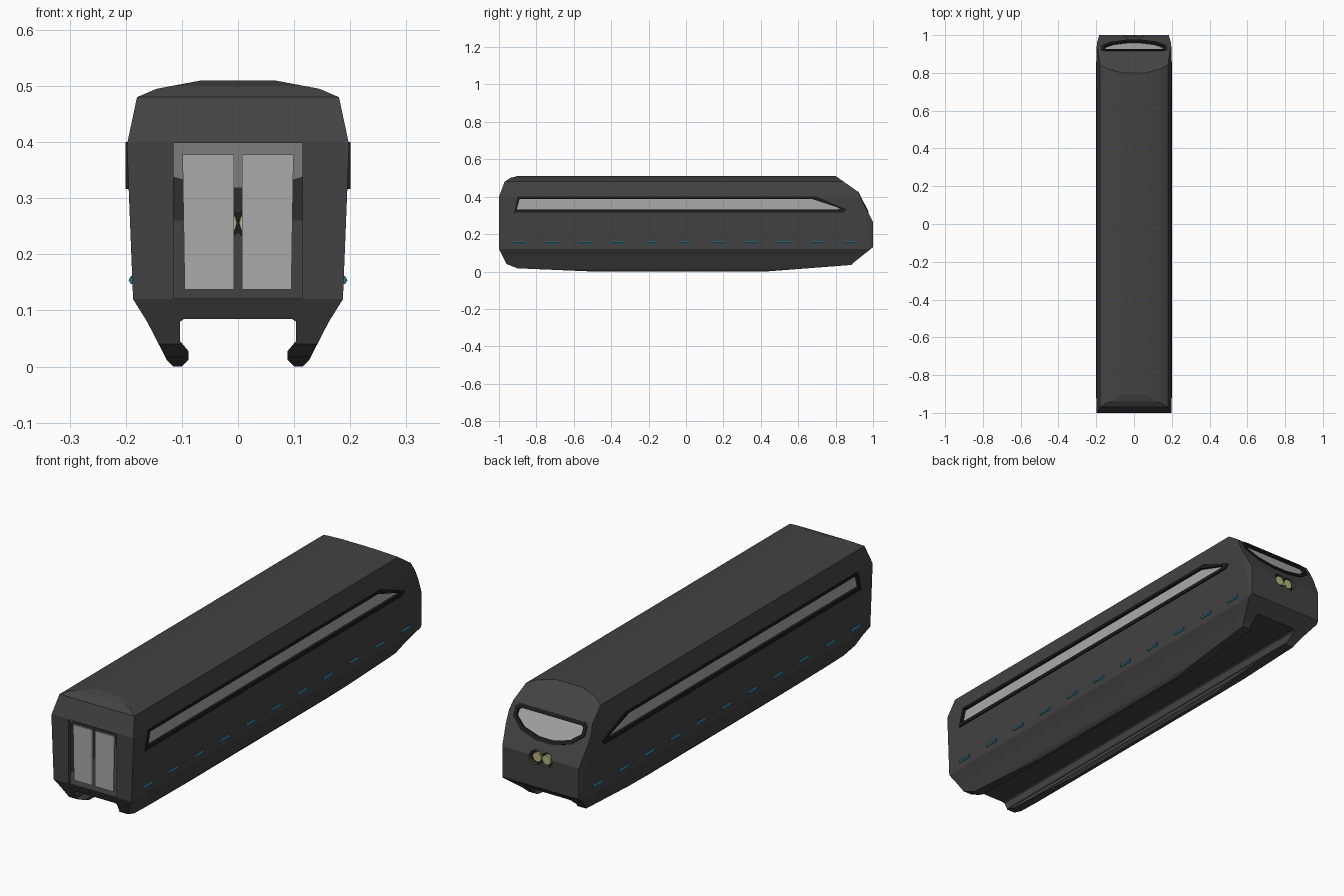
import bpy, bmesh, math
from mathutils import Vector

if "Cube" in bpy.data.objects:
    bpy.data.objects.remove(bpy.data.objects["Cube"])


def material(name, r, g, b):
    m = bpy.data.materials.new(name)
    m.diffuse_color = (r, g, b, 1)
    m.use_nodes = True
    m.node_tree.nodes["Principled BSDF"].inputs["Base Color"].default_value = m.diffuse_color
    return m


BODY = material("charcoal body", 0.055, 0.055, 0.055)
TRIM = material("black trim", 0.012, 0.012, 0.012)
GLASS = material("pale glass", 0.40, 0.40, 0.40)
BLUE = material("blue marker", 0.03, 0.15, 0.24)
LAMP = material("yellow lamp", 0.45, 0.45, 0.20)


def finish(name, bm, mat):
    bmesh.ops.recalc_face_normals(bm, faces=bm.faces)
    me = bpy.data.meshes.new(name)
    bm.to_mesh(me)
    bm.free()
    if mat:
        me.materials.append(mat)
    ob = bpy.data.objects.new(name, me)
    bpy.context.collection.objects.link(ob)
    return ob


def prism(name, pts, vec, mat=None):
    """Solid from a planar polygon swept along vec."""
    bm = bmesh.new()
    a = [bm.verts.new(p) for p in pts]
    b = [bm.verts.new(Vector(p) + Vector(vec)) for p in pts]
    n = len(a)
    bm.faces.new(a)
    bm.faces.new(b[::-1])
    for i in range(n):
        j = (i + 1) % n
        bm.faces.new((a[i], a[j], b[j], b[i]))
    return finish(name, bm, mat)


def ring(name, outer, inner, vec, mat):
    """Frame between two matching polygons, swept along vec."""
    bm = bmesh.new()
    v = Vector(vec)
    loops = [[bm.verts.new(Vector(p) + o) for p in pts]
             for pts, o in ((outer, v * 0), (outer, v), (inner, v), (inner, v * 0))]
    n = len(outer)
    for k in range(4):
        A, B = loops[k], loops[(k + 1) % 4]
        for i in range(n):
            j = (i + 1) % n
            bm.faces.new((A[i], A[j], B[j], B[i]))
    return finish(name, bm, mat)


def boolean(ob, cutter, op):
    m = ob.modifiers.new("cut", 'BOOLEAN')
    m.operation, m.object, m.solver = op, cutter, 'EXACT'
    bpy.context.view_layer.objects.active = ob
    bpy.ops.object.modifier_apply(modifier=m.name)
    bpy.data.objects.remove(cutter, do_unlink=True)


def hull(name, half, side, mat):
    """Mirrored cross-section swept along y, trimmed by a side profile."""
    cross = half + [(-x, z) for x, z in reversed(half)]
    ob = prism(name, [(x, -1.2, z) for x, z in cross], (0, 2.4, 0), mat)
    boolean(ob, prism("side_cut", [(-0.5, y, z) for y, z in side], (1, 0, 0)), 'INTERSECT')
    return ob


def disc(x, z, r, n=12):
    return [(x + r * math.cos(2 * math.pi * i / n), z + r * math.sin(2 * math.pi * i / n))
            for i in range(n)]


def middle(a, b):
    return [((p[0] + q[0]) / 2, (p[1] + q[1]) / 2) for p, q in zip(a, b)]


# Car body with the underside track channel
body = hull("car_body",
            [(0.065, 0.51), (0.145, 0.495), (0.18, 0.48), (0.198, 0.395), (0.187, 0.12),
             (0.162, 0.08), (0.127, 0.012), (0.115, 0.0), (0.1, 0.0), (0.088, 0.012),
             (0.088, 0.027), (0.103, 0.045), (0.103, 0.08), (0.096, 0.085)],
            [(-1, 0.12), (-1, 0.4), (-0.97, 0.48), (-0.94, 0.5), (-0.88, 0.516),
             (0.792, 0.516), (0.915, 0.43), (1, 0.265), (1, 0.13), (0.905, 0.055),
             (0.885, 0.035), (0.4, -0.002), (-0.45, -0.002), (-0.9, 0.017), (-0.96, 0.04)],
            BODY)
# Slightly tapered nose corners
boolean(body, prism("plan_cut", [(-0.3, -1.1, -0.1), (0.3, -1.1, -0.1), (0.3, 0.6, -0.1),
                                 (0.181, 1.01, -0.1), (-0.181, 1.01, -0.1), (-0.3, 0.6, -0.1)],
                    (0, 0, 1)), 'INTERSECT')
# Hollow cabin
boolean(body, hull("cabin",
                   [(0.06, 0.497), (0.14, 0.483), (0.168, 0.468), (0.184, 0.39), (0.17, 0.118)],
                   [(-0.986, 0.119), (-0.986, 0.4), (-0.956, 0.47), (-0.88, 0.5),
                    (0.79, 0.5), (0.902, 0.42), (0.986, 0.26), (0.986, 0.119)], None),
        'DIFFERENCE')

# Door opening and the two sliding door panes
boolean(body, prism("door_cut", [(-0.115, -1.1, 0.121), (0.115, -1.1, 0.121),
                                 (0.115, -1.1, 0.398), (-0.115, -1.1, 0.398)],
                    (0, 0.15, 0)), 'DIFFERENCE')
for s, side in ((-1, "left"), (1, "right")):
    prism("door_pane_" + side,
          [(s * x, -0.992, z) for x, z in ((0.007, 0.137), (0.095, 0.137), (0.099, 0.378), (0.007, 0.378))],
          (0, 0.008, 0), GLASS)

# Long side windows: hole, black frame, recessed glass
outer = [(-0.92, 0.316), (-0.9, 0.4), (0.7, 0.4), (0.86, 0.332), (0.84, 0.316)]
inner = [(-0.905, 0.331), (-0.89, 0.388), (0.675, 0.388), (0.825, 0.338), (0.808, 0.331)]
mid = middle(outer, inner)
for s, side in ((-1, "left"), (1, "right")):
    def at(x, pts):
        return [(s * x, y, z) for y, z in pts]
    boolean(body, prism("window_cut", at(0.15, mid), (s * 0.1, 0, 0)), 'DIFFERENCE')
    ring("side_window_frame_" + side, at(0.186, outer), at(0.186, inner), (s * 0.0145, 0, 0), TRIM)
    prism("side_window_glass_" + side, at(0.182, mid), (s * 0.007, 0, 0), GLASS)
    # Row of blue marker lights
    for i in range(11):
        y = -0.895 + 0.1775 * i
        prism(f"marker_light_{side}_{i + 1}",
              [(x, y - 0.032, z) for x, z in disc(s * 0.187, 0.154, 0.008, 6)],
              (0, 0.064, 0), BLUE)

# Windshield on the sloping nose
normal = Vector((0, 0.165, 0.085)).normalized()


def slope(pts, off):
    return [Vector((x, 1 - (z - 0.265) * 0.085 / 0.165, z)) + normal * off for x, z in pts]


def both(half):
    return half + [(-x, z) for x, z in reversed(half)]


w_out = both([(0.155, 0.427), (0.172, 0.415), (0.172, 0.378), (0.12, 0.338), (0.04, 0.318)])
w_in = both([(0.148, 0.413), (0.157, 0.406), (0.157, 0.384), (0.113, 0.352), (0.037, 0.334)])
w_mid = middle(w_out, w_in)
boolean(body, prism("windshield_cut", slope(w_mid, -0.04), normal * 0.08), 'DIFFERENCE')
ring("windshield_frame", slope(w_out, -0.012), slope(w_in, -0.012), normal * 0.016, TRIM)
prism("windshield_glass", slope(w_mid, -0.015), normal * 0.007, GLASS)

# Twin headlights in dark round recesses on the nose crease
for s, side in ((-1, "left"), (1, "right")):
    boolean(body, prism("lamp_cut", [(x, 0.95, z) for x, z in disc(s * 0.026, 0.256, 0.03)],
                        (0, 0.1, 0)), 'DIFFERENCE')
    prism("headlight_backing_" + side, [(x, 0.974 + s * 0.0005, z) for x, z in disc(s * 0.026, 0.256, 0.031)],
          (0, 0.006, 0), TRIM)
    prism("headlight_" + side, [(x, 0.97, z) for x, z in disc(s * 0.023, 0.256, 0.021)],
          (0, 0.022, 0), LAMP)
